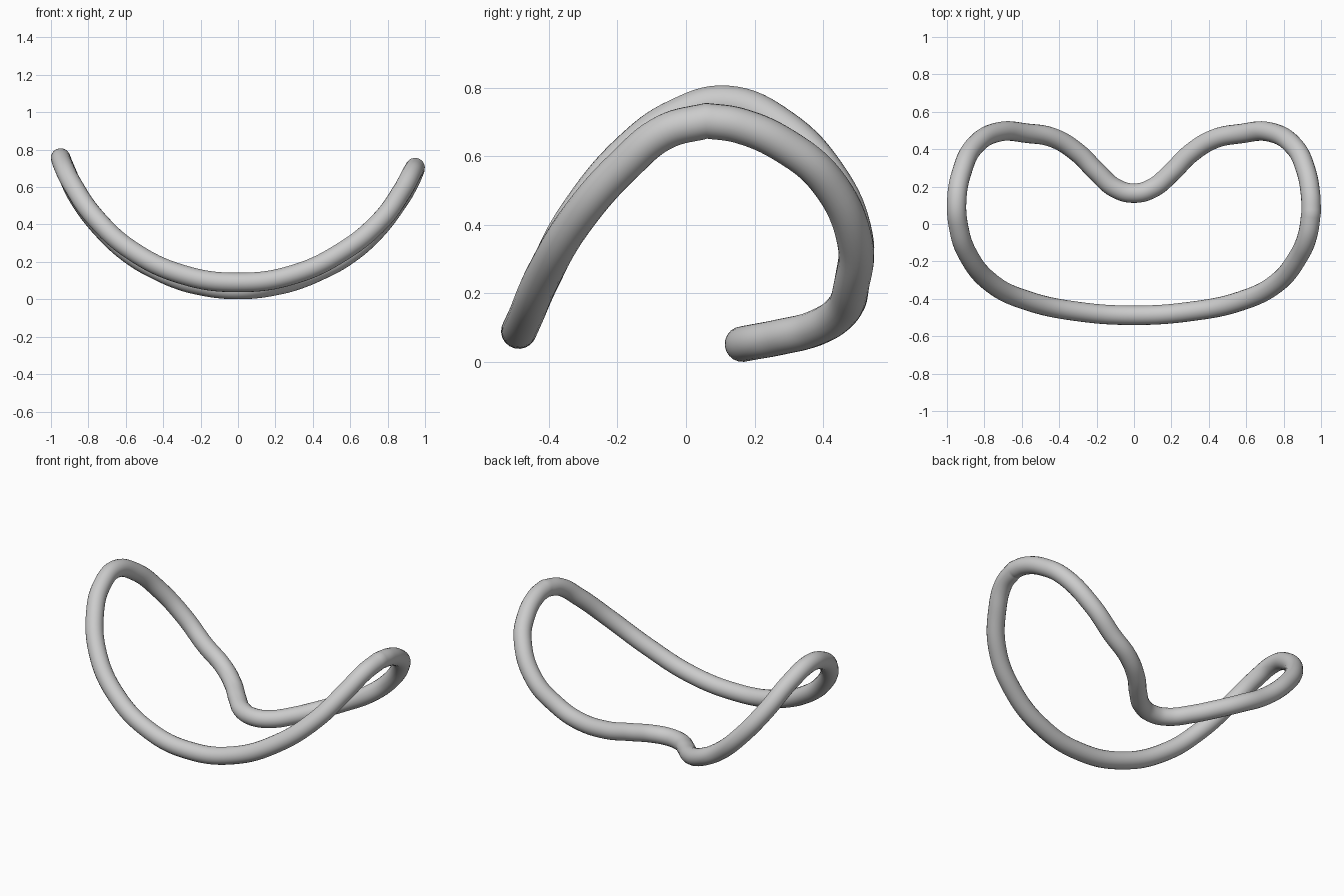
import bpy

# Centreline of the bent, kidney-shaped loop, anticlockwise from the right-hand seam
path = [
    (0.947, 0.06, 0.704), (0.944, 0.155, 0.69), (0.918, 0.29, 0.63), (0.86, 0.41, 0.53),
    (0.72, 0.493, 0.35), (0.57, 0.483, 0.225), (0.43, 0.455, 0.15), (0.30, 0.375, 0.098),
    (0.20, 0.275, 0.073), (0.10, 0.192, 0.057), (0.0, 0.165, 0.052), (-0.10, 0.192, 0.057),
    (-0.20, 0.28, 0.073), (-0.30, 0.38, 0.099), (-0.43, 0.46, 0.154), (-0.57, 0.485, 0.235),
    (-0.72, 0.493, 0.37), (-0.85, 0.42, 0.54), (-0.92, 0.28, 0.687), (-0.948, 0.12, 0.755),
    (-0.935, -0.03, 0.715), (-0.89, -0.16, 0.622), (-0.76, -0.318, 0.433), (-0.57, -0.41, 0.262),
    (-0.30, -0.468, 0.133), (0.0, -0.488, 0.09), (0.30, -0.468, 0.133), (0.57, -0.412, 0.262),
    (0.76, -0.318, 0.418), (0.875, -0.18, 0.575), (0.928, -0.06, 0.672),
]

curve = bpy.data.curves.new("tube_loop", 'CURVE')
curve.dimensions = '3D'
curve.bevel_depth = 0.052
curve.bevel_resolution = 8
curve.resolution_u = 8

spline = curve.splines.new('BEZIER')
spline.bezier_points.add(len(path) - 1)
spline.use_cyclic_u = True
for point, co in zip(spline.bezier_points, path):
    point.co = co
    point.handle_left_type = point.handle_right_type = 'AUTO'
# Slight kink where the loop closes
seam = spline.bezier_points[0]
seam.handle_left_type = seam.handle_right_type = 'VECTOR'

# Round tube as a smooth mesh
loop = bpy.data.objects.new("tube_loop", curve)
bpy.context.collection.objects.link(loop)
bpy.context.view_layer.objects.active = loop
loop.select_set(True)
bpy.ops.object.convert(target='MESH')
bpy.ops.object.shade_smooth()
